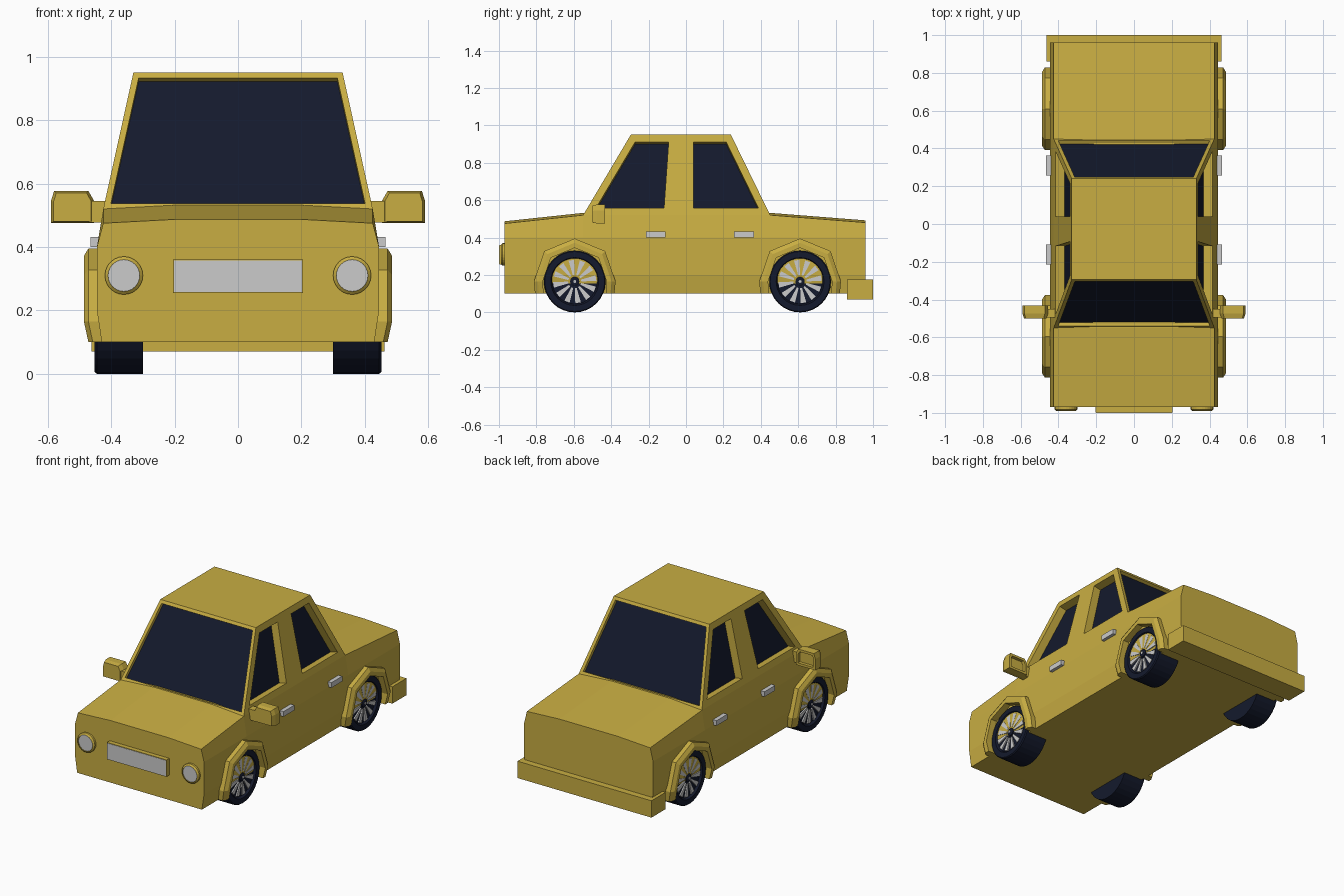
import bpy, bmesh
from math import sin, cos, pi, radians
from mathutils import Vector

if "Cube" in bpy.data.objects:
    bpy.data.objects.remove(bpy.data.objects["Cube"])


def material(name, rgb):
    m = bpy.data.materials.new(name)
    m.diffuse_color = (*rgb, 1)
    m.use_nodes = True
    m.node_tree.nodes["Principled BSDF"].inputs["Base Color"].default_value = m.diffuse_color
    return m


GOLD = material("gold_paint", (0.58, 0.42, 0.055))
DARK = material("dark_glass", (0.007, 0.010, 0.026))


def finish(name, bm, mats=(), mirror=False):
    bmesh.ops.recalc_face_normals(bm, faces=bm.faces)
    me = bpy.data.meshes.new(name)
    bm.to_mesh(me)
    bm.free()
    for m in mats:
        me.materials.append(m)
    ob = bpy.data.objects.new(name, me)
    bpy.context.collection.objects.link(ob)
    if mirror:
        mod = ob.modifiers.new("mirror", 'MIRROR')
        mod.use_mirror_merge = False
    return ob


def loft_bm(rings, bm=None):
    """Join closed rings of points with quads and cap both ends."""
    bm = bm or bmesh.new()
    vs = [[bm.verts.new(p) for p in r] for r in rings]
    n = len(vs[0])
    for a, b in zip(vs, vs[1:]):
        for i in range(n):
            j = (i + 1) % n
            bm.faces.new((a[i], a[j], b[j], b[i]))
    bm.faces.new(vs[0][::-1])
    bm.faces.new(vs[-1])
    return bm


def box(name, x, y, z, mats=(), mirror=False):
    rings = [[(x[0], b, c), (x[1], b, c), (x[1], b, d), (x[0], b, d)]
             for b in y for c, d in [z]]
    return finish(name, loft_bm(rings), mats, mirror)


def circle(r, n, make):
    return [make(r * cos(2 * pi * i / n), r * sin(2 * pi * i / n)) for i in range(n)]


# Lower body: cross-sections lofted from nose to tail
rings = []
for y, h in ((-0.97, 0.475), (-0.55, 0.52), (0.45, 0.52), (0.96, 0.48)):
    half = [(0.43, 0.10), (0.445, 0.20), (0.445, 0.40), (0.425, h), (0.2, h + 0.012)]
    ring = half + [(-x, z) for x, z in reversed(half)]
    rings.append([(x, y, z) for x, z in ring])
finish("body", loft_bm(rings), [GOLD])

# Cabin: tapered shell whose window panels are inset and pushed inward
bm = bmesh.new()
low, high = (-0.55, -0.08, 0.0, 0.45), (-0.295, -0.05, 0.0, 0.24)
side = {}
for s in (1, -1):
    side[s] = ([bm.verts.new((s * 0.425, y, 0.52)) for y in low],
               [bm.verts.new((s * 0.33, y, 0.95)) for y in high])
(rl, rh), (ll, lh) = side[1], side[-1]
screens = [bm.faces.new((rl[i], rh[i], lh[i], ll[i])) for i in (0, 3)]
doors = []
for lo, hi in side.values():
    for i in range(3):
        f = bm.faces.new((lo[i], lo[i + 1], hi[i + 1], hi[i]))
        if i != 1:
            doors.append(f)
bm.faces.new(rh + lh[::-1])
bm.faces.new(rl + ll[::-1])
bmesh.ops.recalc_face_normals(bm, faces=bm.faces)
for faces, rim, depth in ((screens, 0.02, 0.02), (doors, 0.04, 0.05)):
    bmesh.ops.inset_individual(bm, faces=faces, thickness=rim, use_even_offset=True)
    bmesh.ops.inset_individual(bm, faces=faces, thickness=0.0, depth=-depth)
    for f in faces:
        f.material_index = 1
finish("cabin", bm, [GOLD, DARK])

# Rear bumper
box("rear_bumper", (-0.462, 0.462), (0.86, 1.0), (0.07, 0.175), [GOLD])

# Grille: painted surround with a grey plate
box("grille_surround", (-0.205, 0.205), (-0.998, -0.95), (0.255, 0.36), [GOLD])
box("grille_plate", (-0.202, 0.202), (-1.0, -0.99), (0.258, 0.357))

# Headlights
for name, prof, mats in (
        ("headlight_ring", ((0.06, -0.95), (0.06, -0.982), (0.05, -0.99), (0.05, -0.98)), [GOLD]),
        ("headlight_lens", ((0.05, -0.96), (0.05, -0.985)), [])):
    rings = [circle(r, 24, lambda a, b: (0.36 + a, y, 0.31 + b)) for r, y in prof]
    finish(name, loft_bm(rings), mats, mirror=True)

# Door handles
for name, y in (("front_handle", -0.162), ("rear_handle", 0.31)):
    box(name, (0.43, 0.465), (y - 0.053, y + 0.053), (0.40, 0.432), mirror=True)

# Side mirrors: arm and chamfered housing with recessed back
box("mirror_arm", (0.41, 0.47), (-0.495, -0.45), (0.477, 0.545), [GOLD], True)
outline = [(0.455, 0.475), (0.59, 0.475), (0.59, 0.545), (0.58, 0.577), (0.472, 0.577), (0.455, 0.547)]
mid = Vector((0.522, 0.525))
rings = []
for y, k in ((-0.50, 0.88), (-0.475, 1.0), (-0.432, 1.0)):
    rings.append([(mid.x + (x - mid.x) * k, y, mid.y + (z - mid.y) * k) for x, z in outline])
bm = loft_bm(rings)
bmesh.ops.recalc_face_normals(bm, faces=bm.faces)
back = [f for f in bm.faces if f.normal.y > 0.9]
bmesh.ops.inset_individual(bm, faces=back, thickness=0.015, use_even_offset=True)
bmesh.ops.inset_individual(bm, faces=back, thickness=0.0, depth=-0.02)
finish("mirror_housing", bm, [GOLD], True)

for label, yc in (("front", -0.595), ("rear", 0.61)):
    # Wheel arch: section swept round half an octagon with short feet
    section = ((0.23, 0.42), (0.23, 0.472), (0.207, 0.486), (0.18, 0.486), (0.18, 0.42))
    rings = []
    for a in (-18, 0, 45, 90, 135, 180, 198):
        foot = a < 0 or a > 180
        ring = []
        for r, x in section:
            y = r * cos(radians(a)) * (0.97 if foot else 0.95 if a % 180 == 0 else 1)
            z = 0.10 if foot else 0.165 + r * sin(radians(a))
            ring.append((x - (0.014 if foot and x > 0.43 else 0), yc + y, z))
        rings.append(ring)
    finish(label + "_wheel_arch", loft_bm(rings), [GOLD], True)

    # Tyre with recessed dark rim
    prof = ((0.165, 0.30), (0.165, 0.445), (0.16, 0.452), (0.128, 0.452), (0.12, 0.438))
    rings = [circle(r, 32, lambda a, b: (x, yc + a, 0.165 + b)) for r, x in prof]
    finish(label + "_wheel", loft_bm(rings), [DARK], True)

    # Tapered spokes
    bm = bmesh.new()
    for i in range(12):
        t = 2 * pi * (i + 0.3) / 12
        flat = ((0.035, -0.005), (0.115, -0.015), (0.115, 0.015), (0.035, 0.005))
        loft_bm([[(x, yc + u * cos(t) - v * sin(t), 0.165 + u * sin(t) + v * cos(t))
                  for u, v in flat] for x in (0.43, 0.446)], bm)
    finish(label + "_spokes", bm, mirror=True)

    # Hub cap
    rings = [circle(r, 12, lambda a, b: (x, yc + a, 0.165 + b))
             for r, x in ((0.025, 0.43), (0.025, 0.446), (0.018, 0.45))]
    finish(label + "_hub", loft_bm(rings), [DARK], True)
    rings = [circle(0.008, 8, lambda a, b: (x, yc + a, 0.165 + b)) for x in (0.44, 0.453)]
    finish(label + "_hub_nut", loft_bm(rings), mirror=True)
